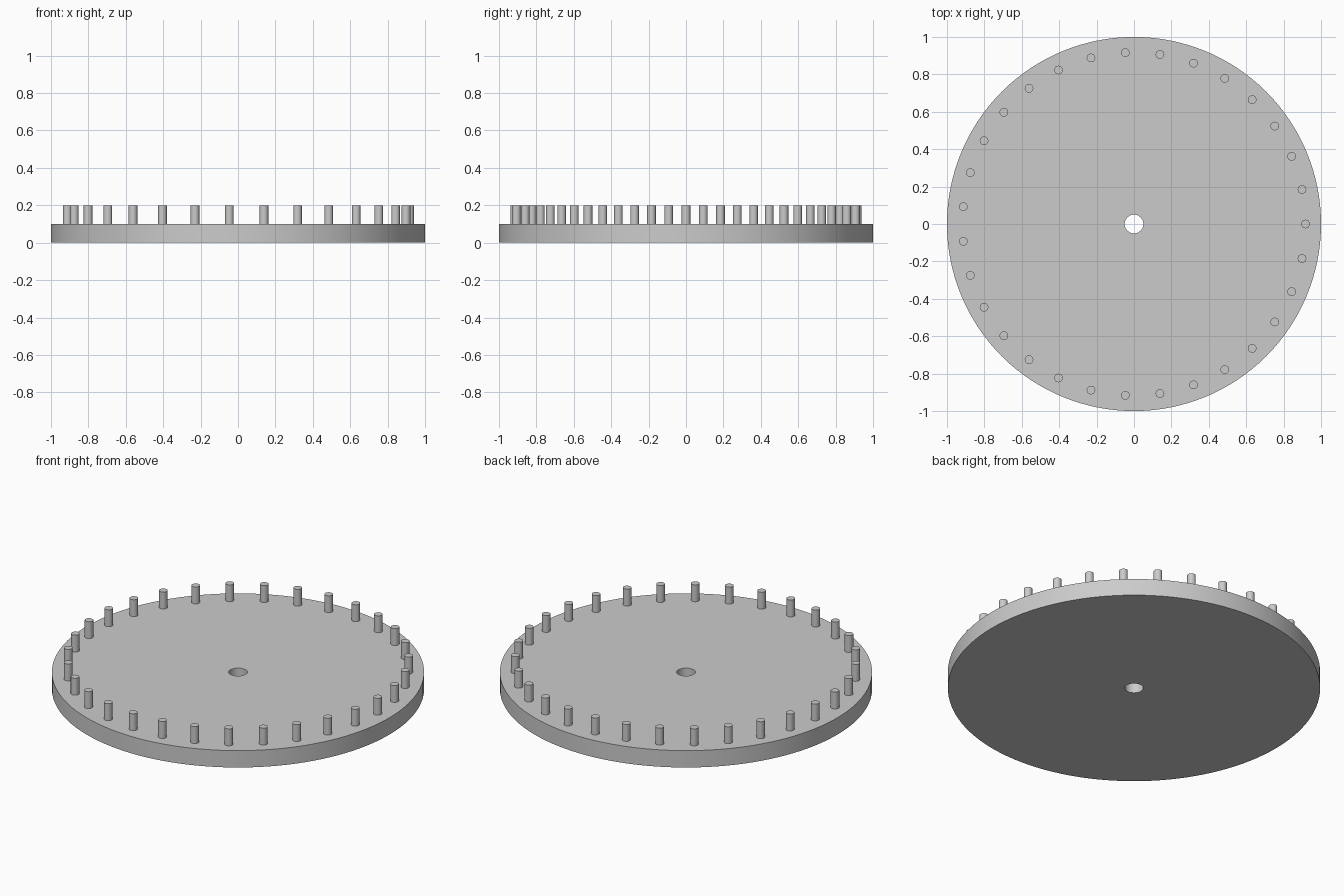
import bpy
import bmesh
from math import cos, sin, tau, radians

DISC_RADIUS, HOLE_RADIUS, DISC_HEIGHT = 1.0, 0.05, 0.1
PEG_COUNT, PEG_RING, PEG_RADIUS, PEG_TOP = 31, 0.917, 0.023, 0.2

cube = bpy.data.objects.get("Cube")
if cube:
    bpy.data.objects.remove(cube, do_unlink=True)

# Single grey material
grey = bpy.data.materials.new("plain grey")
grey.use_nodes = True
colour = (0.6, 0.6, 0.6, 1)
grey.diffuse_color = colour
grey.node_tree.nodes["Principled BSDF"].inputs["Base Color"].default_value = colour


def finish(obj):
    """Give the part its material and smooth its round sides."""
    obj.data.materials.append(grey)
    bpy.ops.object.select_all(action="DESELECT")
    obj.select_set(True)
    bpy.context.view_layer.objects.active = obj
    bpy.ops.object.shade_smooth_by_angle(angle=radians(30))


# Disc with a central hole, lathed from a rectangular section
bm = bmesh.new()
section = [(HOLE_RADIUS, 0), (DISC_RADIUS, 0),
           (DISC_RADIUS, DISC_HEIGHT), (HOLE_RADIUS, DISC_HEIGHT)]
verts = [bm.verts.new((r, 0, z)) for r, z in section]
edges = [bm.edges.new((verts[i - 1], verts[i])) for i in range(len(verts))]
bmesh.ops.spin(bm, geom=verts + edges, cent=(0, 0, 0), axis=(0, 0, 1),
               angle=tau, steps=128, use_merge=True)
bmesh.ops.remove_doubles(bm, verts=bm.verts, dist=0.0001)
bmesh.ops.recalc_face_normals(bm, faces=bm.faces)
mesh = bpy.data.meshes.new("disc")
bm.to_mesh(mesh)
bm.free()
disc = bpy.data.objects.new("disc", mesh)
bpy.context.collection.objects.link(disc)
finish(disc)

# Ring of upright pegs, evenly spaced around the rim
for i in range(PEG_COUNT):
    a = tau * i / PEG_COUNT
    bpy.ops.mesh.primitive_cylinder_add(
        vertices=32, radius=PEG_RADIUS, depth=PEG_TOP - DISC_HEIGHT,
        location=(PEG_RING * cos(a), PEG_RING * sin(a), (PEG_TOP + DISC_HEIGHT) / 2))
    peg = bpy.context.object
    peg.name = f"peg_{i + 1}"
    finish(peg)
